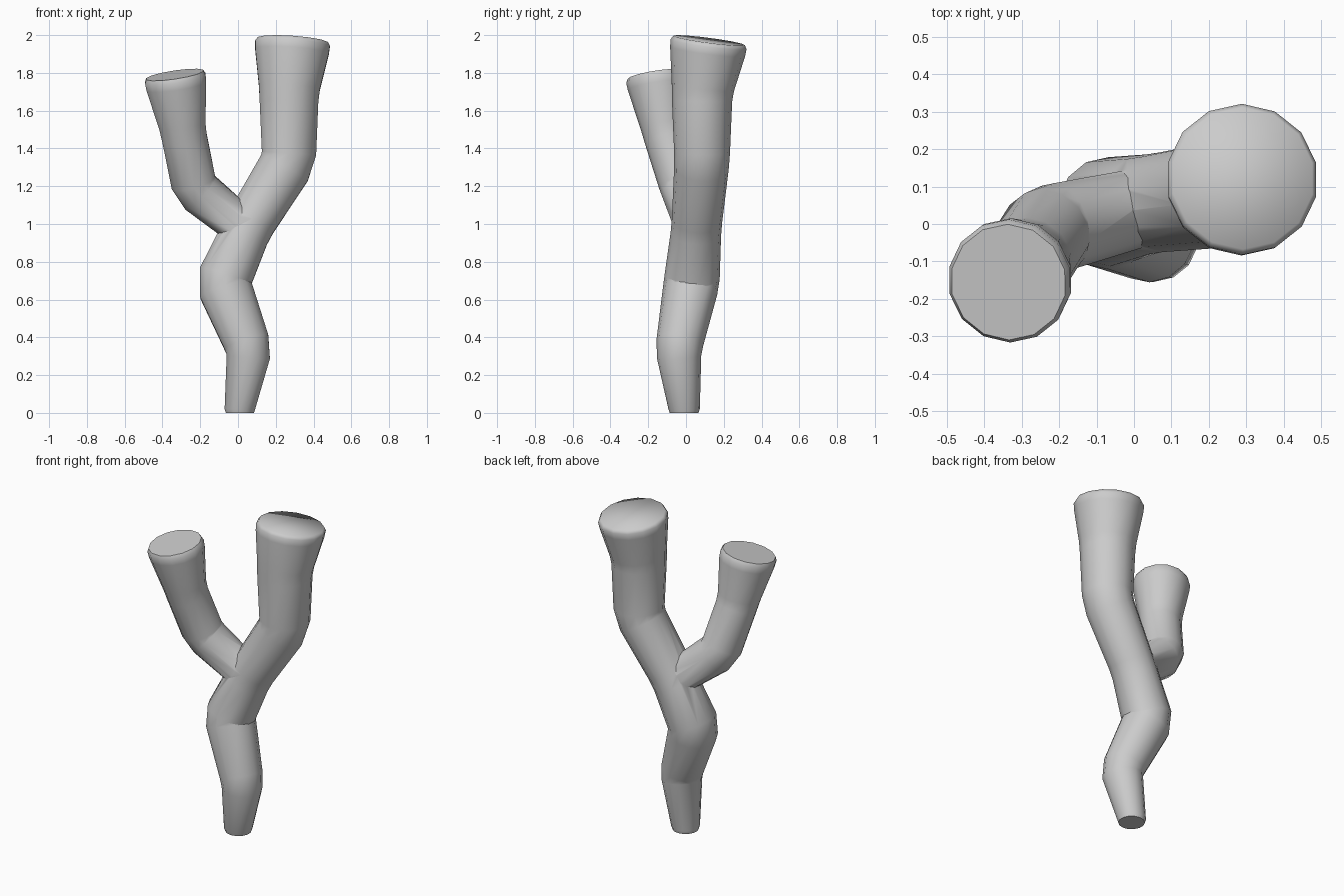
import bpy, bmesh, math
from mathutils import Vector

if "Cube" in bpy.data.objects:
    bpy.data.objects.remove(bpy.data.objects["Cube"])

SIDES = 14
UP = Vector((0, 0, 1))


def soften(path, cut=0.11):
    """Replace each bend by two nearby points so the corner is chamfered."""
    pts = [(Vector(p[:3]), p[3]) for p in path]
    out = [pts[0]]
    for (a, ra), (b, rb), (c, rc) in zip(pts, pts[1:], pts[2:]):
        out.append((b.lerp(a, cut), rb + (ra - rb) * cut))
        out.append((b.lerp(c, cut), rb + (rc - rb) * cut))
    out.append(pts[-1])
    return out


def limb(name, path, flat_start=False):
    pts = soften(path)
    n = len(pts)
    rings = []
    for i, (p, r) in enumerate(pts):
        t = (pts[min(i + 1, n - 1)][0] - pts[max(i - 1, 0)][0]).normalized()
        if i == 0 and flat_start:
            t = UP
            rings += [(p, r * 0.92, t), (p + UP * 0.02, r, t)]
        elif i == n - 1:
            # rounded rim around the cut end
            rings += [(p - t * 0.06, r * 0.985, t), (p - t * 0.02, r, t), (p, r * 0.94, t)]
        else:
            rings.append((p, r, t))
    bm = bmesh.new()
    loops = []
    for p, r, t in rings:
        q = UP.rotation_difference(t)
        loops.append([bm.verts.new(p + q @ Vector((
            r * math.cos(math.tau * (k + 0.5) / SIDES),
            r * math.sin(math.tau * (k + 0.5) / SIDES), 0))) for k in range(SIDES)])
    for a, b in zip(loops, loops[1:]):
        for k in range(SIDES):
            j = (k + 1) % SIDES
            bm.faces.new((a[k], a[j], b[j], b[k]))
    bm.faces.new(loops[0][::-1])
    bm.faces.new(loops[-1])
    me = bpy.data.meshes.new(name)
    bm.to_mesh(me)
    bm.free()
    ob = bpy.data.objects.new(name, me)
    bpy.context.collection.objects.link(ob)
    return ob


# crooked trunk running into the thicker right limb: x, y, z, radius
trunk = limb("forked_trunk", [
    (0.01, -0.01, 0.0, 0.083),
    (0.06, -0.04, 0.335, 0.122),
    (-0.08, 0.03, 0.69, 0.148),
    (0.05, 0.055, 0.98, 0.132),
    (0.27, 0.085, 1.335, 0.146),
    (0.27, 0.085, 1.69, 0.161),
    (0.29, 0.122, 1.972, 0.203)], flat_start=True)

# left limb, rooted inside the trunk
branch = limb("left_limb", [
    (0.04, 0.05, 0.97, 0.105),
    (-0.23, -0.015, 1.19, 0.122),
    (-0.29, -0.11, 1.49, 0.122),
    (-0.335, -0.155, 1.79, 0.166)])

# fuse both limbs at the fork
mod = trunk.modifiers.new("fork", 'BOOLEAN')
mod.operation = 'UNION'
mod.solver = 'EXACT'
mod.object = branch
bpy.context.view_layer.objects.active = trunk
trunk.select_set(True)
branch.select_set(False)
bpy.ops.object.modifier_apply(modifier=mod.name)
bpy.data.objects.remove(branch)

bpy.ops.object.shade_smooth_by_angle(angle=math.radians(60))
